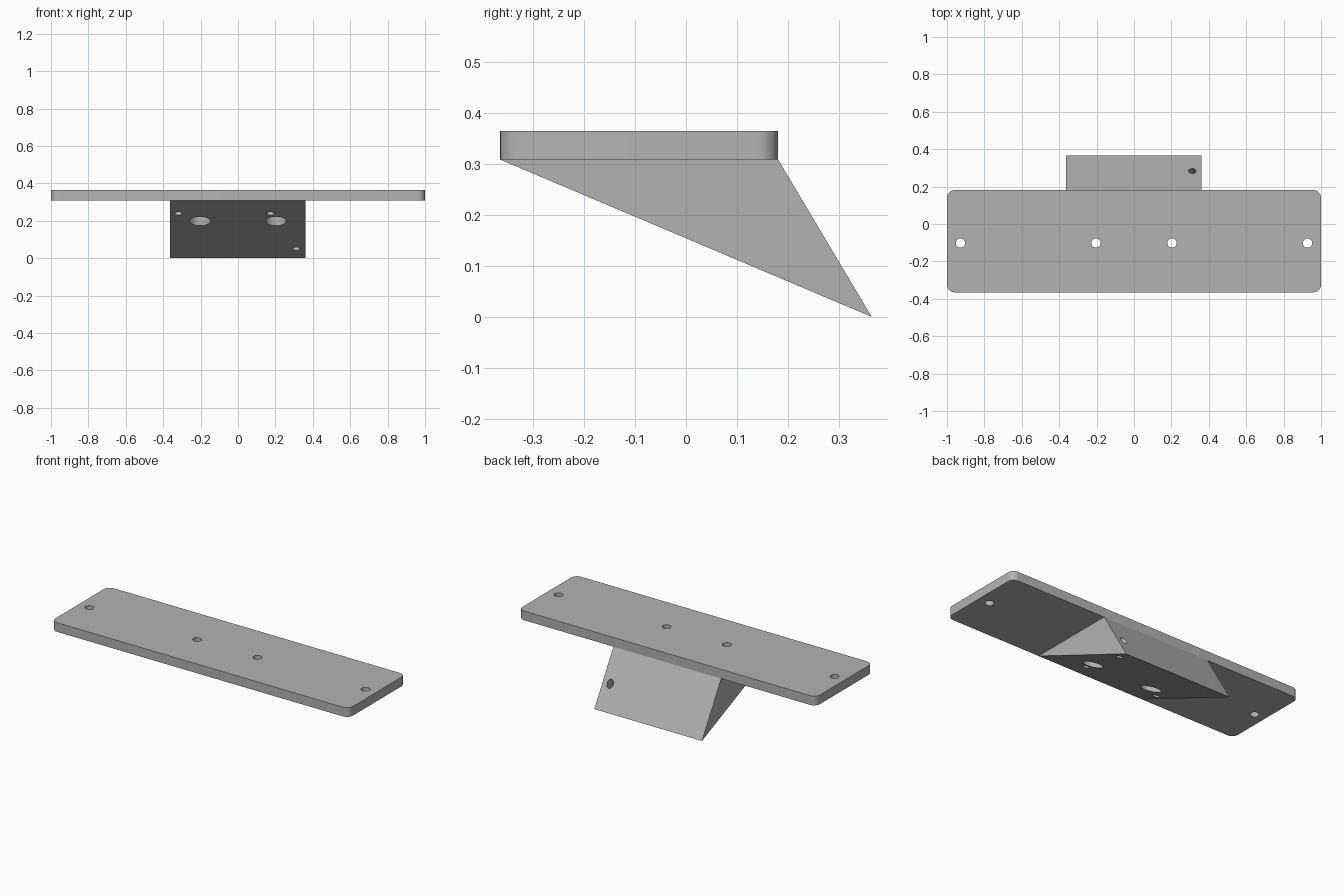
import bpy, bmesh, math
from mathutils import Vector

if "Cube" in bpy.data.objects:
    bpy.data.objects.remove(bpy.data.objects["Cube"])

GREY = (0.45, 0.45, 0.45, 1)
mat = bpy.data.materials.new("plain grey")
mat.use_nodes = True
mat.diffuse_color = GREY
mat.node_tree.nodes["Principled BSDF"].inputs["Base Color"].default_value = GREY

FRONT, BACK, TIP = -0.365, 0.181, 0.365   # y positions
UNDER, TOP = 0.309, 0.365                 # plate bottom and top
HOLE_Y = -0.102


def extrude(name, points, offset, bevel=0):
    """Solid from a flat outline swept along offset, optionally rounding swept edges."""
    bm = bmesh.new()
    face = bm.faces.new([bm.verts.new(p) for p in points])
    geom = bmesh.ops.extrude_face_region(bm, geom=[face])["geom"]
    bmesh.ops.translate(bm, vec=offset, verts=[v for v in geom if isinstance(v, bmesh.types.BMVert)])
    if bevel:
        axis = Vector(offset).normalized()
        edges = [e for e in bm.edges
                 if abs((e.verts[0].co - e.verts[1].co).normalized().dot(axis)) > 0.99]
        bmesh.ops.bevel(bm, geom=edges, offset=bevel, segments=10, profile=0.5, affect="EDGES")
    bmesh.ops.recalc_face_normals(bm, faces=bm.faces)
    mesh = bpy.data.meshes.new(name)
    bm.to_mesh(mesh)
    bm.free()
    mesh.materials.append(mat)
    ob = bpy.data.objects.new(name, mesh)
    bpy.context.collection.objects.link(ob)
    return ob


def drill(ob, centre, radius, axis=(0, 0, 1), depth=1):
    """Cut a round hole through ob."""
    rot = Vector(axis).to_track_quat("Z", "Y").to_euler()
    bpy.ops.mesh.primitive_cylinder_add(vertices=40, radius=radius, depth=depth,
                                        location=centre, rotation=rot)
    cutter = bpy.context.object
    cutter.hide_render = True
    cutter.data.materials.append(mat)
    mod = ob.modifiers.new("hole", "BOOLEAN")
    mod.operation, mod.solver, mod.object = "DIFFERENCE", "EXACT", cutter
    bpy.context.view_layer.objects.active = ob
    bpy.ops.object.modifier_apply(modifier=mod.name)
    bpy.data.objects.remove(cutter)


# Mounting plate with rounded corners and a row of screw holes
plate = extrude("mounting_plate",
                [(-1, FRONT, UNDER), (1, FRONT, UNDER), (1, BACK, UNDER), (-1, BACK, UNDER)],
                (0, 0, TOP - UNDER), bevel=0.04)
for x in (-0.928, -0.203, 0.203, 0.928):
    drill(plate, (x, HOLE_Y, UNDER), 0.025)

# Angled wedge beneath the plate
wedge = extrude("angled_wedge",
                [(-0.363, FRONT, UNDER), (-0.363, BACK, UNDER), (-0.363, TIP, 0)],
                (0.724, 0, 0))

# Wide screw head recesses
for x in (-0.203, 0.203):
    drill(wedge, (x, HOLE_Y, UNDER), 0.056)

# Small holes square to the sloping face
slope = Vector((0, TIP - FRONT, -UNDER))
normal = Vector((0, UNDER, TIP - FRONT))
for x, z in ((-0.32, 0.238), (0.172, 0.238), (0.311, 0.05)):
    y = FRONT + (UNDER - z) / UNDER * slope.y
    drill(wedge, (x, y, z), 0.021, normal)

# Smooth hole walls and corners, keep hard edges
for ob in (plate, wedge):
    bpy.ops.object.select_all(action="DESELECT")
    ob.select_set(True)
    bpy.context.view_layer.objects.active = ob
    bpy.ops.object.shade_smooth_by_angle(angle=math.radians(30))
